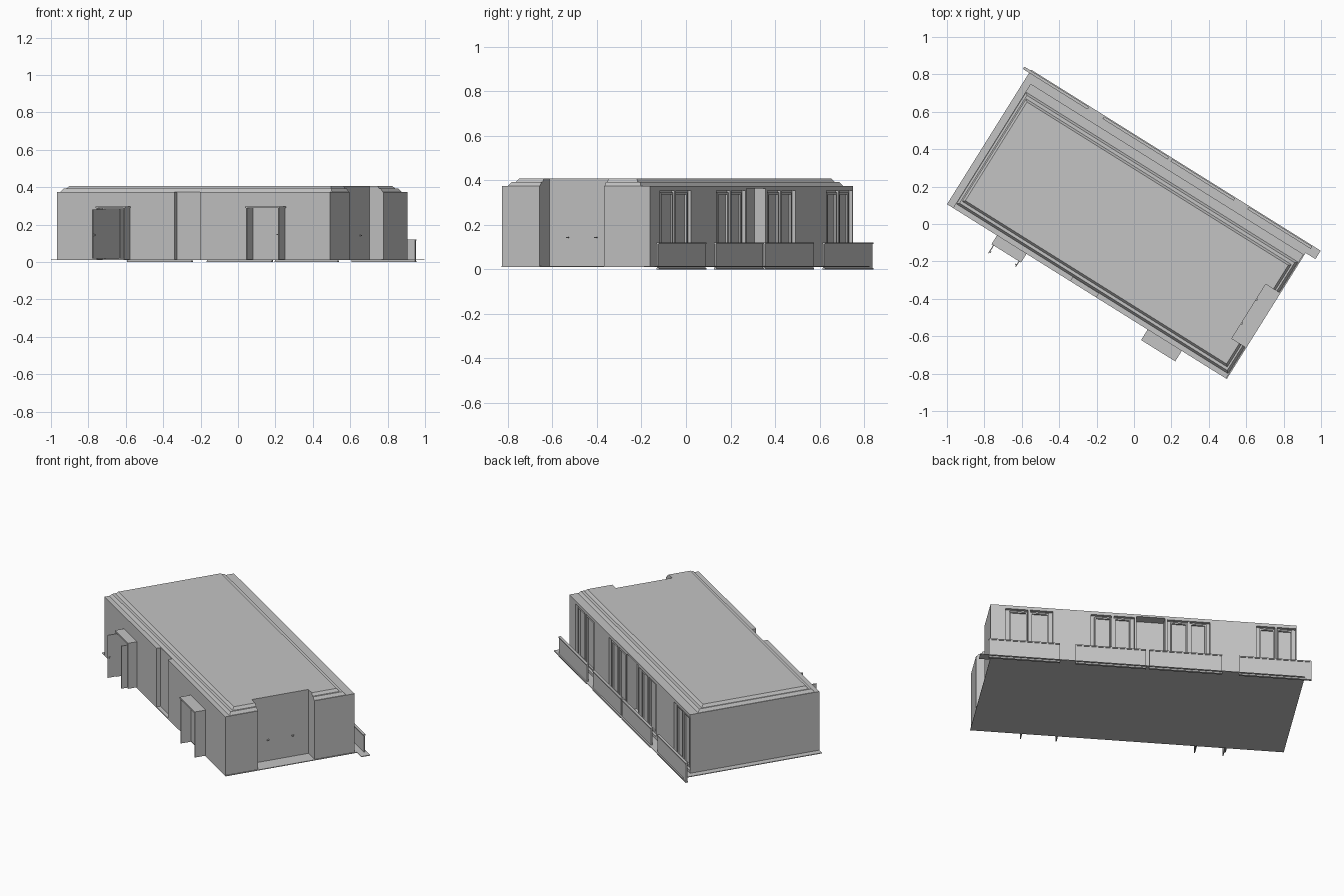
import bpy, bmesh, math

cube = bpy.data.objects.get("Cube")
if cube:
    bpy.data.objects.remove(cube, do_unlink=True)

TURN = math.radians(-32)          # the building stands turned on its site
U0, U1, V0, V1 = -0.866, 0.855, -0.44, 0.343   # outer wall lines
FLOOR, EAVE = 0.015, 0.375
N0, N1 = -0.242, 0.10             # entrance recess in the right-hand end
BACK = 0.768                      # back wall of that recess

grey = bpy.data.materials.new("plain_grey")
grey.use_nodes = True
grey.diffuse_color = (0.55, 0.55, 0.55, 1)
grey.node_tree.nodes["Principled BSDF"].inputs["Base Color"].default_value = (0.55, 0.55, 0.55, 1)


def finish(name, bm):
    bmesh.ops.recalc_face_normals(bm, faces=bm.faces)
    mesh = bpy.data.meshes.new(name)
    bm.to_mesh(mesh)
    bm.free()
    mesh.materials.append(grey)
    ob = bpy.data.objects.new(name, mesh)
    ob.rotation_euler.z = TURN
    bpy.context.collection.objects.link(ob)
    return ob


def add_prism(bm, low, high, z0, z1):
    a = [bm.verts.new((u, v, z0)) for u, v in low]
    b = [bm.verts.new((u, v, z1)) for u, v in high]
    bm.faces.new(a[::-1])
    bm.faces.new(b)
    for i in range(len(a)):
        j = (i + 1) % len(a)
        bm.faces.new((a[i], a[j], b[j], b[i]))


def prism(name, low, z0, z1, high=None):
    bm = bmesh.new()
    add_prism(bm, low, high or low, z0, z1)
    return finish(name, bm)


def boxes(name, items):
    """Each item is (u0, u1, v0, v1, z0, z1)."""
    bm = bmesh.new()
    for u0, u1, v0, v1, z0, z1 in items:
        plan = [(u0, v0), (u1, v0), (u1, v1), (u0, v1)]
        add_prism(bm, plan, plan, z0, z1)
    return finish(name, bm)


def notched(u0, u1, v0, v1):
    return [(u0, v0), (u1, v0), (u1, N0), (BACK, N0),
            (BACK, N1), (u1, N1), (u1, v1), (u0, v1)]


# Ground slab with the terrace strip along the back
prism("ground_slab", [(-0.904, V0), (0.86, V0), (0.86, 0.355), (0.922, 0.355),
                      (0.922, 0.408), (-0.904, 0.408)], 0.011, FLOOR)

# Wall block: end recess, back niche and shallow front recess are in the plan
S0, S1 = -0.126, 0.035
plan = notched(U0, U1, V0, V1)
plan[7:7] = [(S1, V1), (S1, 0.283), (S0, 0.283), (S0, V1)]
plan[1:1] = [(S0, V0), (S0, V0 + 0.025), (S1, V0 + 0.025), (S1, V0)]
walls = prism("walls", plan, FLOOR, EAVE)

# Window bays and the open front doorway, cut into the walls
windows = [(0.505, 0.77), (0.035, 0.29), (-0.38, -0.14), (-0.862, -0.64)]
windows[1] = (0.045, 0.29)
DEEP = 0.018
cuts = [(a, b, V1 - DEEP, V1 + 0.05, 0.03, 0.355) for a, b in windows]
cuts.append((-0.575, -0.412, V0 - 0.05, -0.27, FLOOR + 0.003, 0.285))
cutter = boxes("opening_cutter", cuts)
cutter.hide_render = True
mod = walls.modifiers.new("openings", 'BOOLEAN')
mod.object = cutter
mod.solver = 'EXACT'
bpy.context.view_layer.objects.active = walls
bpy.ops.object.modifier_apply(modifier="openings")
bpy.data.objects.remove(cutter, do_unlink=True)

# Two framed panes in each window bay
for n, (a, b) in enumerate(windows):
    mid, inner = (a + b) / 2, V1 - DEEP
    parts = []
    for p, q in ((a + 0.02, mid - 0.008), (mid + 0.008, b - 0.02)):
        f = 0.008
        parts += [(p, p + f, inner, inner + 0.01, 0.04, 0.345),
                  (q - f, q, inner, inner + 0.01, 0.04, 0.345),
                  (p + f, q - f, inner, inner + 0.01, 0.337, 0.345),
                  (p + f, q - f, inner, inner + 0.01, 0.04, 0.048)]
    parts.append((mid - 0.006, mid + 0.006, inner, V1 - 0.002, 0.03, 0.355))
    boxes(f"window_{n + 1}", parts)

# Roof: soffit over the niche, then two stepped tiers with sloped edges
boxes("niche_soffit", [(S0, S1, 0.283, V1, EAVE - 0.012, EAVE)])
for name, (u0, u1, v0, v1), z0, z1 in (
        ("roof_lower_tier", (-0.862, 0.85, -0.412, 0.292), EAVE, 0.392),
        ("roof_upper_tier", (-0.843, 0.828, -0.384, 0.262), 0.392, 0.408)):
    s = 0.012
    prism(name, notched(u0, u1, v0, v1), z0, z1,
          notched(u0 + s, u1 - s, v0 + s, v1 - s))

# Terrace rail panels with caps
for n, (a, b) in enumerate(((-0.943, -0.535), (-0.44, -0.03),
                            (-0.012, 0.385), (0.472, 0.872))):
    boxes(f"terrace_rail_{n + 1}", [(a, b, 0.391, 0.399, 0.0, 0.116),
                                    (a, b, 0.388, 0.403, 0.114, 0.121),
                                    (a, b, 0.388, 0.403, 0.0, 0.006)])


# Front porches: two side fins under a thin canopy
def porch(name, a, b, out):
    t = 0.006
    boxes(name, [(a, a + t, out, V0, FLOOR, 0.29),
                 (b - t, b, out, V0, FLOOR, 0.29),
                 (a - 0.004, b + 0.004, out - 0.003, V0, 0.288, 0.297)])


porch("left_porch", -0.585, -0.407, -0.492)
porch("right_porch", 0.365, 0.572, -0.503)

# Open door leaves on one porch, closed door on the other
boxes("open_door_leaves", [(-0.579, -0.574, -0.545, V0, 0.02, 0.282),
                           (-0.418, -0.413, -0.53, V0, 0.02, 0.282),
                           (-0.574, -0.568, -0.537, -0.53, 0.14, 0.15),
                           (-0.424, -0.418, -0.522, -0.515, 0.14, 0.15)])
boxes("closed_door", [(0.38, 0.557, V0 - 0.005, V0, 0.02, 0.28),
                      (0.525, 0.54, V0 - 0.012, V0, 0.145, 0.151)])

# Double entrance door in the end recess
mid = (N0 + N1) / 2
boxes("end_entrance_handles", [(BACK, BACK + 0.008, mid + s, mid + s + 0.012, 0.14, 0.146)
                               for s in (-0.08, 0.07)])
